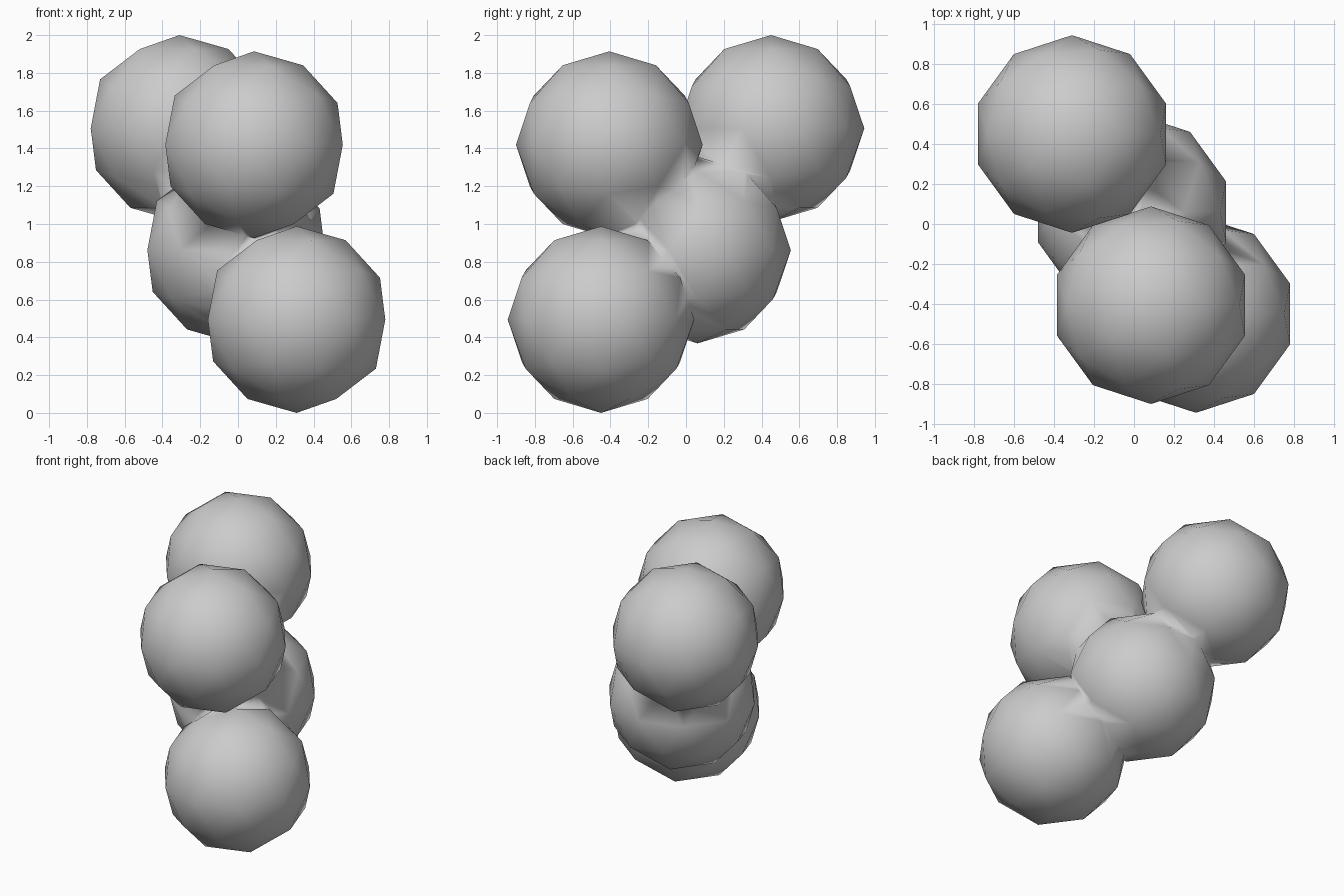
import bpy

if "Cube" in bpy.data.objects:
    bpy.data.objects.remove(bpy.data.objects["Cube"])

RADIUS = 0.494


def ball(name, centre):
    """Low-poly icosphere lobe."""
    bpy.ops.mesh.primitive_ico_sphere_add(subdivisions=2, radius=RADIUS, location=centre)
    obj = bpy.context.object
    obj.name = name
    return obj


# Core lobe in the middle
cluster = ball("ball_cluster", (-0.01, 0.061, 0.862))

# Outer lobes fused onto the core
lobes = [
    ball("lower_front_lobe", (0.31, -0.45, 0.494)),
    ball("upper_front_lobe", (0.085, -0.406, 1.42)),
    ball("upper_back_lobe", (-0.31, 0.45, 1.506)),
]
for lobe in lobes:
    bpy.context.view_layer.objects.active = cluster
    mod = cluster.modifiers.new("fuse", "BOOLEAN")
    mod.operation = "UNION"
    mod.solver = "EXACT"
    mod.object = lobe
    bpy.ops.object.modifier_apply(modifier=mod.name)
    bpy.data.objects.remove(lobe, do_unlink=True)

# Smooth shading runs across the joins
for poly in cluster.data.polygons:
    poly.use_smooth = True
